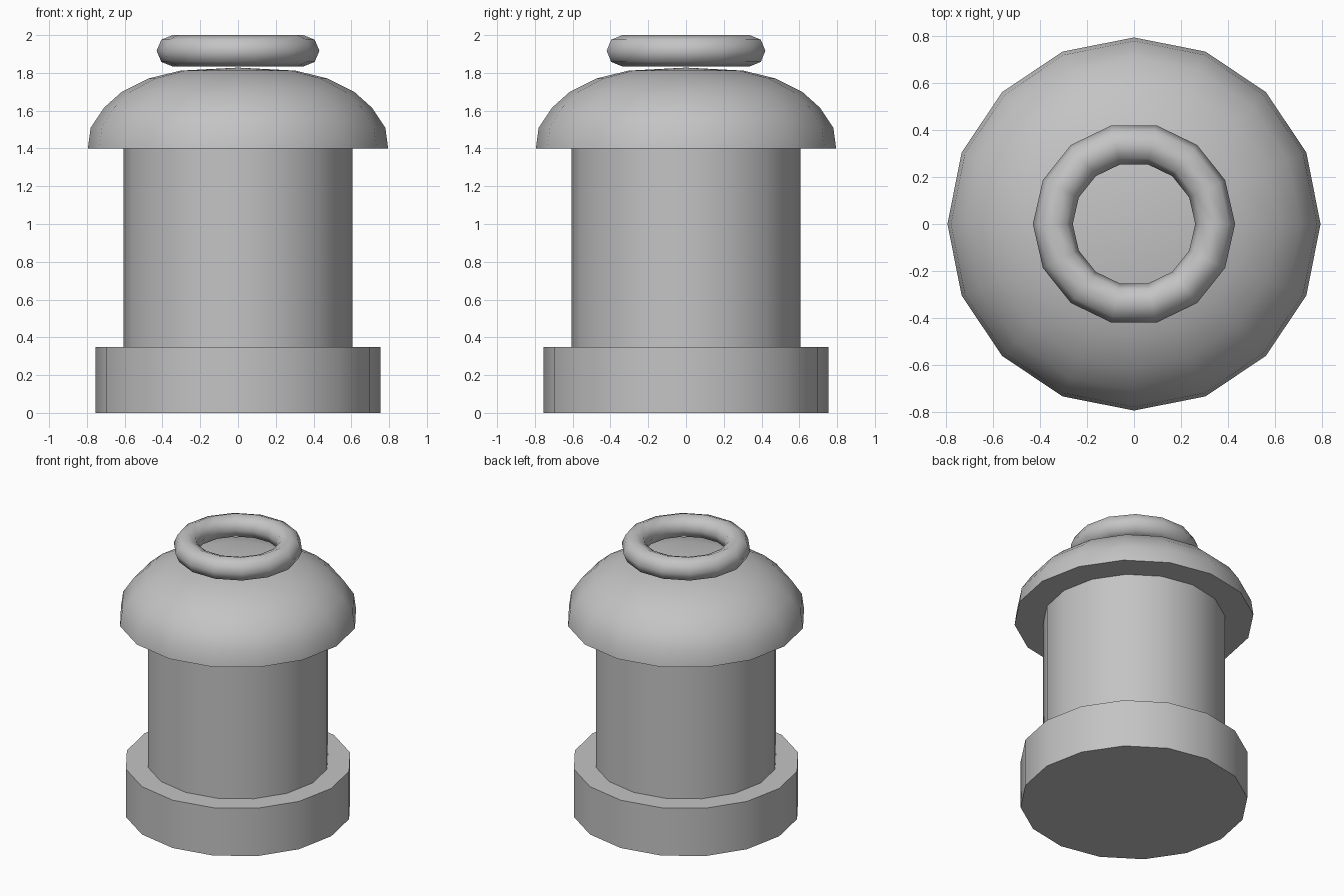
import bpy
import math

if "Cube" in bpy.data.objects:
    bpy.data.objects.remove(bpy.data.objects["Cube"])

grey = bpy.data.materials.new("plain_grey")
grey.diffuse_color = (0.55, 0.55, 0.55, 1.0)
grey.use_nodes = True
grey.node_tree.nodes["Principled BSDF"].inputs["Base Color"].default_value = grey.diffuse_color


def lathe(name, profile, sides, smooth_angle, closed=False):
    """Spin (radius, z) points about z. Open profiles are capped at both ends."""
    verts, faces, rings = [], [], []
    for r, z in profile:
        if r == 0:
            rings.append([len(verts)] * sides)
            verts.append((0, 0, z))
        else:
            rings.append(list(range(len(verts), len(verts) + sides)))
            for i in range(sides):
                a = 2 * math.pi * i / sides
                verts.append((r * math.cos(a), r * math.sin(a), z))
    pairs = list(zip(rings, rings[1:]))
    if closed:
        pairs.append((rings[-1], rings[0]))
    for lower, upper in pairs:
        for i in range(sides):
            j = (i + 1) % sides
            quad = [lower[i], lower[j], upper[j], upper[i]]
            faces.append(list(dict.fromkeys(quad)))
    if not closed:
        faces.append(rings[0][::-1])
        if profile[-1][0] > 0:
            faces.append(rings[-1])
    mesh = bpy.data.meshes.new(name)
    mesh.from_pydata(verts, [], faces)
    mesh.materials.append(grey)
    obj = bpy.data.objects.new(name, mesh)
    bpy.context.collection.objects.link(obj)
    bpy.ops.object.select_all(action='DESELECT')
    obj.select_set(True)
    bpy.context.view_layer.objects.active = obj
    bpy.ops.object.shade_smooth_by_angle(angle=math.radians(smooth_angle))
    return obj


# Wide foot and narrower column
lathe("base", [(0.755, 0), (0.755, 0.35)], 16, 35)
lathe("column", [(0.605, 0.35), (0.605, 1.40)], 16, 35)

# Overhanging domed cap with a flat underside
lathe("domed_cap", [(0.795, 1.40), (0.78, 1.51), (0.71, 1.615), (0.615, 1.70),
                    (0.475, 1.77), (0.305, 1.812), (0, 1.828)], 16, 40)

# Ring resting just above the cap
tube = [(0.346 + 0.085 * math.cos(k * math.pi / 4),
         1.917 + 0.083 * math.sin(k * math.pi / 4)) for k in range(8)]
lathe("top_ring", tube, 14, 60, closed=True)
